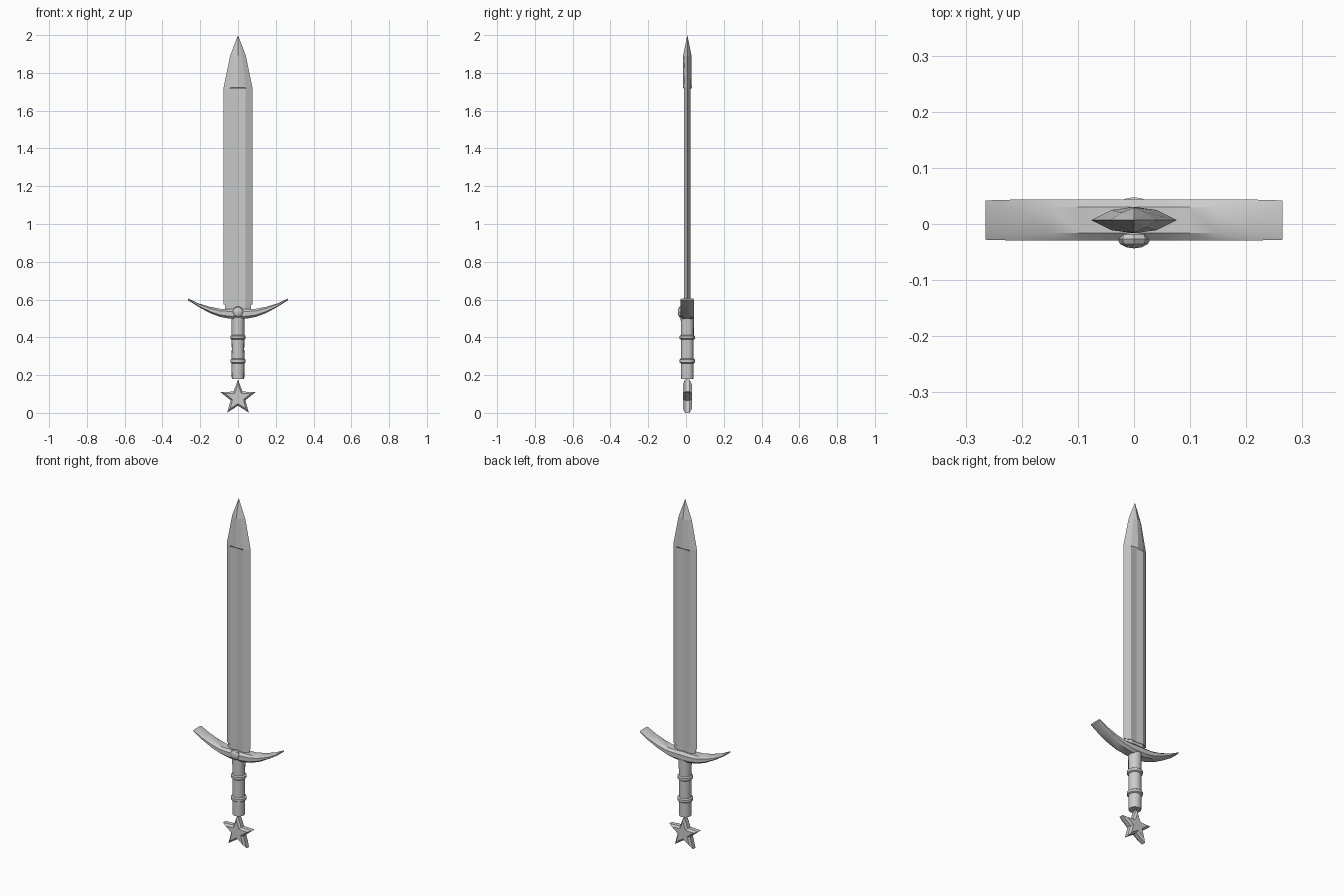
import bpy, bmesh, math

if "Cube" in bpy.data.objects:
    bpy.data.objects.remove(bpy.data.objects["Cube"])

YC = 0.007  # the sword's mid plane (the gem sticks out in front)


def finish(name, bm, smooth=None):
    bmesh.ops.recalc_face_normals(bm, faces=bm.faces)
    me = bpy.data.meshes.new(name)
    bm.to_mesh(me)
    bm.free()
    ob = bpy.data.objects.new(name, me)
    bpy.context.collection.objects.link(ob)
    if smooth:
        bpy.ops.object.select_all(action='DESELECT')
        ob.select_set(True)
        bpy.context.view_layer.objects.active = ob
        bpy.ops.object.shade_smooth_by_angle(angle=math.radians(smooth))
    return ob


def loft(name, rings, smooth=None, caps=True):
    """Skin a list of equal-length closed rings; one-point rings become tips."""
    bm = bmesh.new()
    vs = [[bm.verts.new((x, y + YC, z)) for x, y, z in r] for r in rings]
    for a, b in zip(vs, vs[1:]):
        n = max(len(a), len(b))
        for i in range(n):
            j = (i + 1) % n
            quad = [a[i % len(a)], a[j % len(a)], b[j % len(b)], b[i % len(b)]]
            bm.faces.new(list(dict.fromkeys(quad)))
    if caps:
        for r in (vs[0], vs[-1]):
            if len(r) > 2:
                bm.faces.new(r)
    return finish(name, bm, smooth)


# Blade: fullered body, ridged point
def blade_ring(w, side, mid, z):
    s = w * 0.53
    return [(w, 0, z), (s, side, z), (0, mid, z), (-s, side, z),
            (-w, 0, z), (-s, -side, z), (0, -mid, z), (s, -side, z)]


loft("blade", [blade_ring(0.076, 0.018, 0.014, 0.575),
               blade_ring(0.076, 0.018, 0.014, 1.715),
               blade_ring(0.076, 0.018, 0.0235, 1.722),
               blade_ring(0.042, 0.013, 0.0225, 1.89),
               [(0, 0, 2.0)]])

# Tang joining blade and guard
loft("tang", [blade_ring(0.068, 0.016, 0.012, z) for z in (0.52, 0.58)])

# Crescent guard: chamfered section swept along the arc (x, bottom z, top z)
half = [(0.0, 0.497, 0.552), (0.045, 0.499, 0.550), (0.095, 0.508, 0.551),
        (0.15, 0.529, 0.562), (0.21, 0.562, 0.580), (0.265, 0.597, 0.606)]
stations = [(-x, b, t) for x, b, t in reversed(half[1:])] + half
rings = []
for x, b, t in stations:
    h = t - b
    k = 0.96 if abs(x) > 0.26 else 1.0
    rings.append([(x, y * k, b + f * h) for y, f in
                  [(0.023, 0), (0.0365, 0.25), (0.0365, 0.75), (0.023, 1),
                   (-0.023, 1), (-0.0365, 0.75), (-0.0365, 0.25), (-0.023, 0)]])
loft("guard", rings, smooth=30)

# Gem set in the front of the guard
bm = bmesh.new()
bmesh.ops.create_uvsphere(bm, u_segments=8, v_segments=6, radius=1)
for v in bm.verts:
    x, y, z = v.co
    v.co = (x * 0.029, -0.027 - z * 0.0165, 0.534 + y * 0.031)
finish("gem", bm)


# Grip and its raised bands
def turned(name, profile, n=16):
    return loft(name, [[(r * math.cos(2 * math.pi * i / n),
                         r * math.sin(2 * math.pi * i / n), z) for i in range(n)]
                       for r, z in profile], smooth=40)


turned("grip", [(0.033, 0.18), (0.034, 0.27), (0.033, 0.34), (0.034, 0.41), (0.035, 0.51)])
for z in (0.275, 0.40):
    turned("grip_band", [(0.033, z - 0.013), (0.041, z - 0.007),
                         (0.041, z + 0.007), (0.033, z + 0.013)])


# Star pommel with bevelled faces
def star_ring(scale, y):
    pts = []
    for i in range(10):
        a = math.pi / 2 + i * math.pi / 5
        r = (0.0975 if i % 2 == 0 else 0.041) * scale
        pts.append((r * math.cos(a), y, 0.0795 + r * math.sin(a)))
    return pts


loft("star_pommel", [star_ring(0.74, -0.0235), star_ring(1, -0.012),
                     star_ring(1, 0.012), star_ring(0.74, 0.0235)])
